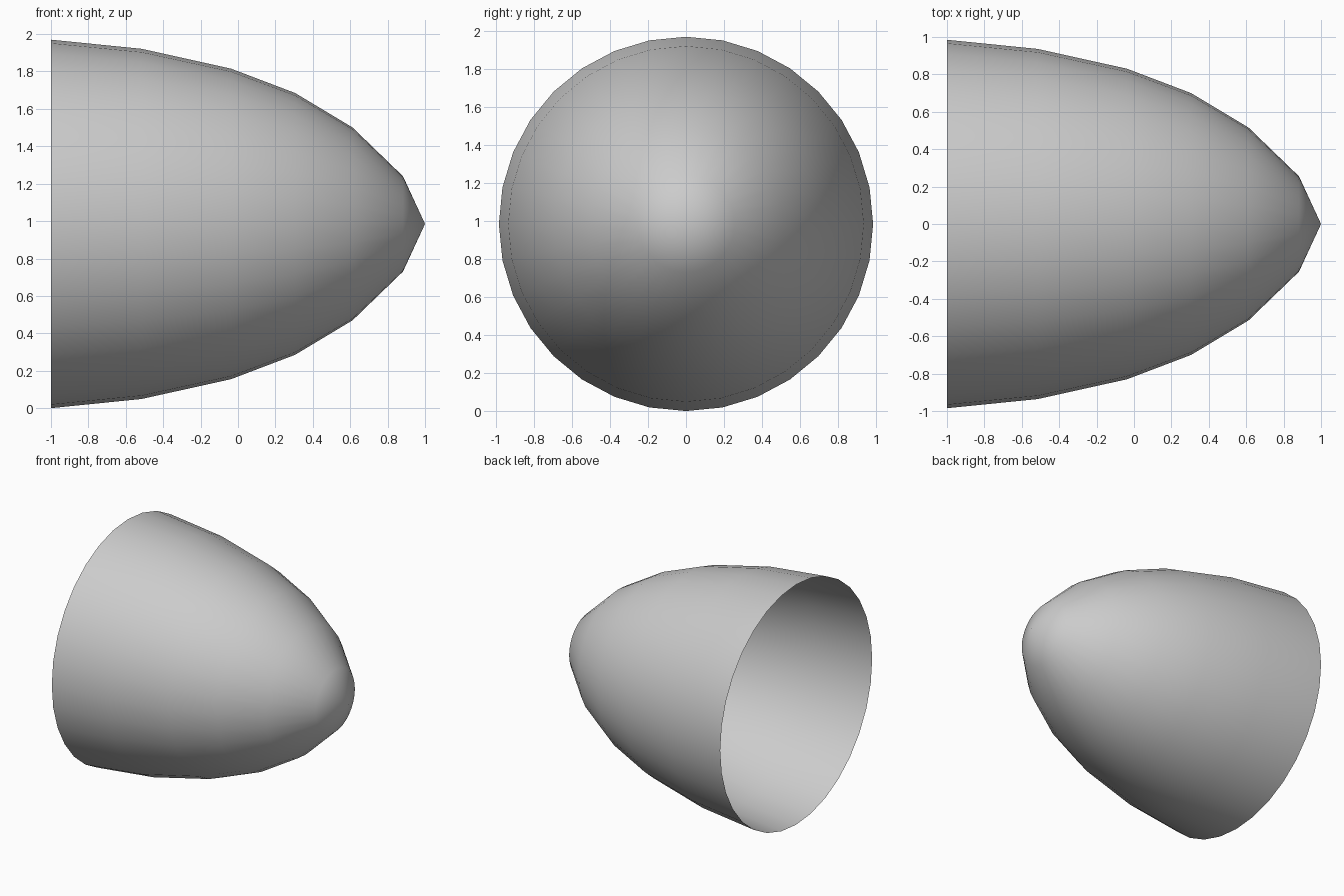
import bpy, bmesh
from math import sin, cos, tau

if "Cube" in bpy.data.objects:
    bpy.data.objects.remove(bpy.data.objects["Cube"])

SIDES = 32
CENTRE_Z = 0.985
# Half profile of the shell: (x, radius), open rim to last ring before the tip
PROFILE = [(-1.0, 0.985), (-0.515, 0.936), (-0.037, 0.83),
           (0.305, 0.70), (0.612, 0.516), (0.882, 0.255)]
TIP_X = 1.0

# Nose cone: thin open shell lathed about the x axis
bm = bmesh.new()
rings = [[bm.verts.new((x, r * sin(tau * i / SIDES), r * cos(tau * i / SIDES)))
          for i in range(SIDES)] for x, r in PROFILE]
tip = bm.verts.new((TIP_X, 0, 0))
for i in range(SIDES):
    j = (i + 1) % SIDES
    for a, b in zip(rings, rings[1:]):
        bm.faces.new((a[j], a[i], b[i], b[j]))
    bm.faces.new((rings[-1][j], rings[-1][i], tip))

# Make every face point outward and shade smooth
bm.normal_update()
for f in bm.faces:
    c = f.calc_center_median()
    if f.normal.y * c.y + f.normal.z * c.z < 0:
        f.normal_flip()
    f.smooth = True

mesh = bpy.data.meshes.new("nose_cone_shell")
bm.to_mesh(mesh)
bm.free()
shell = bpy.data.objects.new("nose_cone_shell", mesh)
shell.location.z = CENTRE_Z
bpy.context.collection.objects.link(shell)
